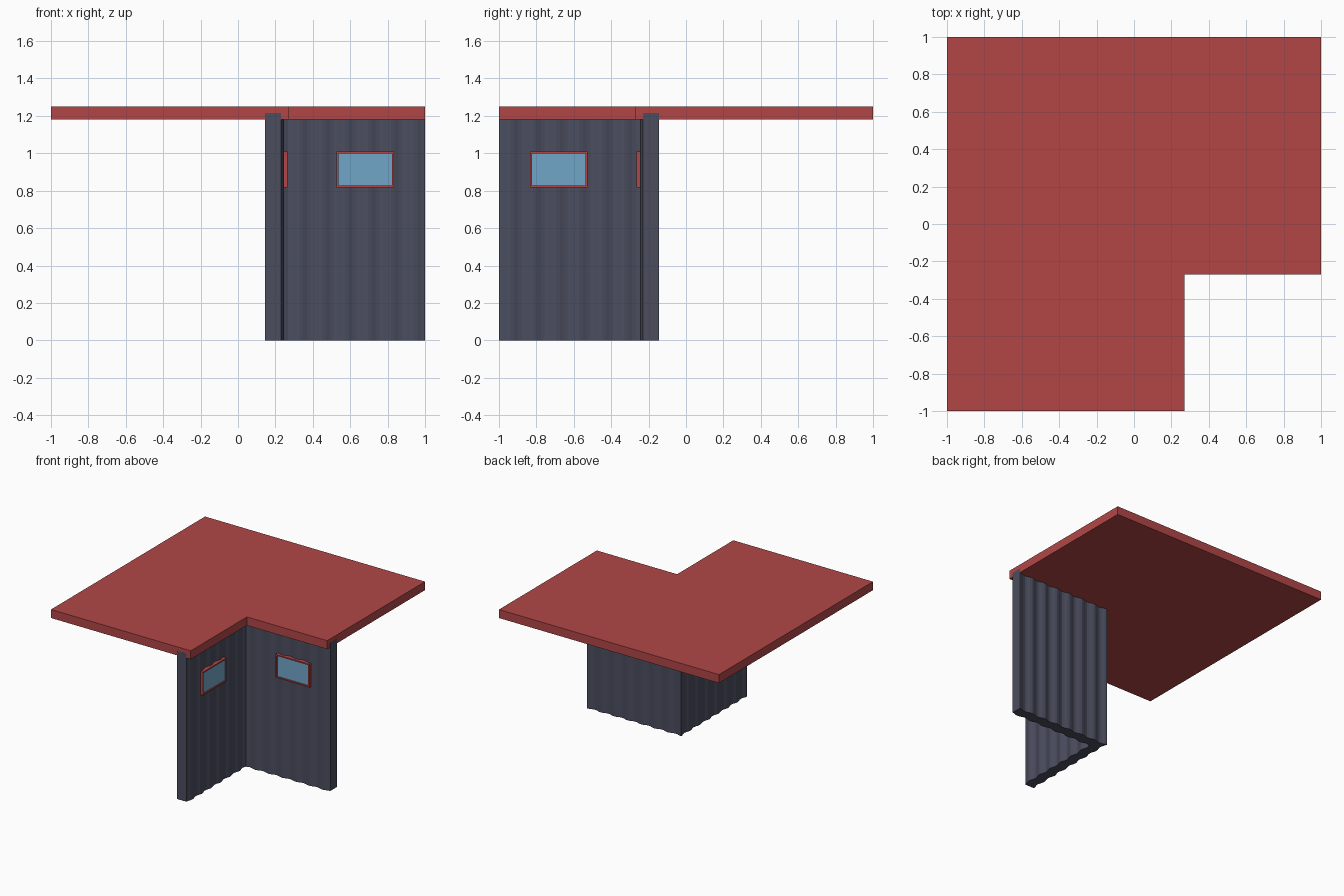
import bpy, bmesh
from math import cos, tau

if "Cube" in bpy.data.objects:
    bpy.data.objects.remove(bpy.data.objects["Cube"])


def material(name, rgb):
    m = bpy.data.materials.new(name)
    m.diffuse_color = (*rgb, 1)
    m.use_nodes = True
    m.node_tree.nodes["Principled BSDF"].inputs["Base Color"].default_value = m.diffuse_color
    return m


RED = material("red_trim", (0.445, 0.062, 0.062))
SLATE = material("slate_wall", (0.069, 0.074, 0.112))
GLASS = material("blue_glass", (0.165, 0.38, 0.58))


def make_object(name, bm, mat):
    bmesh.ops.recalc_face_normals(bm, faces=bm.faces[:])
    me = bpy.data.meshes.new(name)
    bm.to_mesh(me)
    bm.free()
    me.materials.append(mat)
    ob = bpy.data.objects.new(name, me)
    bpy.context.collection.objects.link(ob)
    return ob


def flip(p):
    # reflection that swaps the two wings of the building corner
    return (-p[1], -p[0], *p[2:])


def prism(name, outline, z0, z1, mat):
    bm = bmesh.new()
    face = bm.faces.new([bm.verts.new((x, y, z0)) for x, y in outline])
    out = bmesh.ops.extrude_face_region(bm, geom=[face])
    verts = [v for v in out["geom"] if isinstance(v, bmesh.types.BMVert)]
    bmesh.ops.translate(bm, verts=verts, vec=(0, 0, z1 - z0))
    return make_object(name, bm, mat)


# L-shaped roof slab, a hair inside the wall ends
E, N = 0.9995, 0.27
prism("roof", [(-1, 1), (E, 1), (E, -N), (N, -N), (N, -E), (-1, -E)], 1.18, 1.25, RED)

# Corrugated corner wall, both faces follow the same wave
WAVES, STEPS = 7, 6
LENGTH = 0.855


def wave(x):
    return 0.0075 * (1 - cos(tau * WAVES * (1 - x) / LENGTH))


xs = [1 - LENGTH * i / (WAVES * STEPS) for i in range(WAVES * STEPS)]
front = [(x, -0.23 - wave(x)) for x in xs if x > 0.25]
back = [(x, -0.145 - wave(x)) for x in xs if x > 0.163]
half = back[::-1]
outline = (front + [(0.24, -0.24)] + [flip(p) for p in front[::-1]]
           + [flip(p) for p in back] + [(0.145, -0.145)] + half)
prism("corrugated_wall", outline, 0, 1.215, SLATE)


# Windows: red rectangular frame with recessed pane
X0, X1, Z0, Z1, B = 0.526, 0.834, 0.818, 1.01, 0.01


def box(bm, x0, x1, y0, y1, z0, z1, turned):
    for v in bmesh.ops.create_cube(bm, size=1)["verts"]:
        p = ((x0 + x1) / 2 + v.co.x * (x1 - x0),
             (y0 + y1) / 2 + v.co.y * (y1 - y0),
             (z0 + z1) / 2 + v.co.z * (z1 - z0))
        v.co = flip(p) if turned else p


for side, turned in (("front", False), ("side", True)):
    bm = bmesh.new()
    for x0, x1, z0, z1 in ((X0, X0 + B, Z0, Z1), (X1 - B, X1, Z0, Z1),
                           (X0 + B, X1 - B, Z0, Z0 + B), (X0 + B, X1 - B, Z1 - B, Z1)):
        box(bm, x0, x1, -0.265, -0.22, z0, z1, turned)
    make_object(side + "_window_frame", bm, RED)
    bm = bmesh.new()
    box(bm, X0 + B, X1 - B, -0.255, -0.22, Z0 + B, Z1 - B, turned)
    make_object(side + "_window_pane", bm, GLASS)
